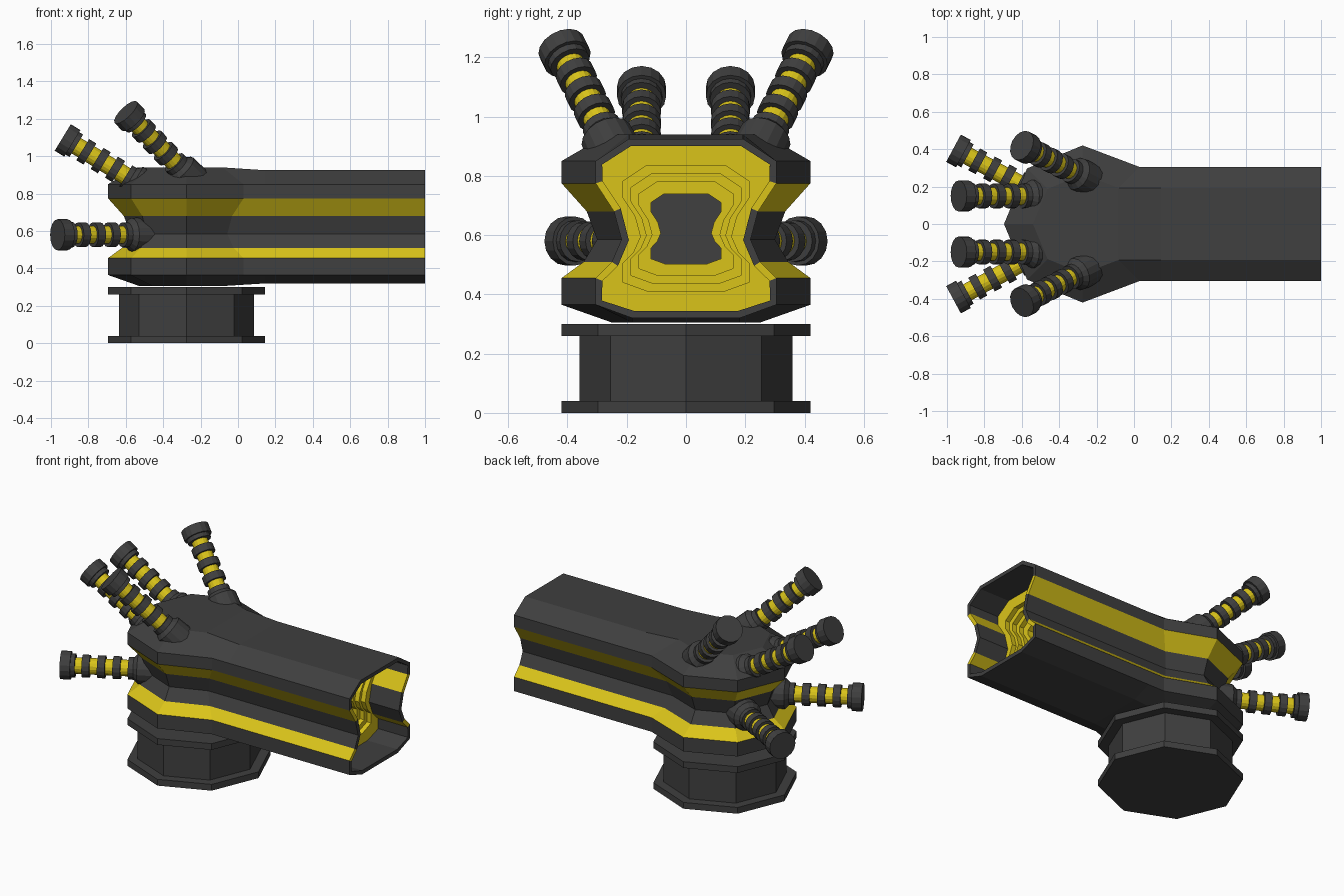
import bpy, bmesh, math
from mathutils import Vector

if "Cube" in bpy.data.objects:
    bpy.data.objects.remove(bpy.data.objects["Cube"])


def material(name, rgb):
    m = bpy.data.materials.new(name)
    m.diffuse_color = (*rgb, 1)
    m.use_nodes = True
    m.node_tree.nodes["Principled BSDF"].inputs["Base Color"].default_value = m.diffuse_color
    return m


DARK = material("dark_grey", (0.05, 0.05, 0.05))
YELLOW = material("yellow", (0.70, 0.55, 0.01))
CX = -0.275                      # axis of the octagonal head and base


def make(name, verts, faces, mats):
    me = bpy.data.meshes.new(name)
    me.from_pydata(verts, [], faces)
    me.materials.append(DARK)
    me.materials.append(YELLOW)
    for p, m in zip(me.polygons, mats):
        p.material_index = m
    bm = bmesh.new()
    bm.from_mesh(me)
    bmesh.ops.recalc_face_normals(bm, faces=bm.faces)
    bm.to_mesh(me)
    bm.free()
    ob = bpy.data.objects.new(name, me)
    bpy.context.collection.objects.link(ob)
    return ob


def lathe(name, profile, n, origin, axis, yellow=()):
    """Closed turned solid; profile holds (distance along axis, radius)."""
    q = Vector(axis).to_track_quat('Z', 'Y')
    verts, faces, mats = [], [], []
    for h, r in profile:
        for i in range(n):
            a = 2 * math.pi * i / n
            verts.append(Vector(origin) + q @ Vector((r * math.cos(a), r * math.sin(a), h)))
    for k in range(len(profile) - 1):
        for i in range(n):
            j = (i + 1) % n
            faces.append((k * n + i, k * n + j, k * n + n + j, k * n + n + i))
            mats.append(int(k in yellow))
    last = (len(profile) - 1) * n
    faces += [tuple(range(n)), tuple(range(last, last + n))]
    return make(name, verts, faces, mats + [0, 0])


# Octagonal pedestal with two flanges
lathe("pedestal", [(0, .42), (.04, .42), (.04, .36), (.26, .36), (.26, .42), (.30, .42)],
      8, (CX, 0, 0), (0, 0, 1))

# Head and barrel shell: one outline per height, (z, head radius)
levels = [(.305, .25), (.365, .42), (.455, .42), (.51, .345), (.585, .30),
          (.68, .335), (.775, .42), (.85, .42), (.94, .265)]
STRIPES = (2, 5)


def outline(z, r, end_z):
    w = r * .726
    half = [(1, w, end_z), (.145, w, end_z), (CX + w, w, z), (CX, r, z), (CX - r * .707, r * .707, z)]
    return half + [(CX - r, 0, z)] + [(x, -y, s) for x, y, s in reversed(half)]


verts, faces, mats = [], [], []
for k, (z, r) in enumerate(levels):
    verts += outline(z, r, {0: .32, 8: .925}.get(k, z))
N = 11
for k in range(len(levels) - 1):
    for i in range(N - 1):
        faces.append((k * N + i, k * N + i + 1, k * N + N + i + 1, k * N + N + i))
        mats.append(int(k in STRIPES))
for b in (0, 8 * N):             # floor and roof
    faces += [(b, b + 1, b + 9, b + 10), (b + 1, b + 2, b + 8, b + 9),
              tuple(range(b + 2, b + 9))]
    mats += [0] * 3
shell = make("head_and_barrel", verts, faces, mats)
# Make sure the open shell's normals point outward before thickening inward
top = max(shell.data.polygons, key=lambda p: p.center.z)
if top.normal.z < 0:
    shell.data.flip_normals()
mod = shell.modifiers.new("wall", 'SOLIDIFY')
mod.thickness = .025
mod.offset = -1

# Stepped yellow insert inside the barrel, with a dark core
ends = [.32] + [z for z, r in levels[1:-1]] + [.925]
right = [(r * .726, z) for (_, r), z in zip(levels, ends)]
section = right + [(-y, z) for y, z in reversed(right)]
steps = [(.95, .79), (.70, .79), (.70, .76), (.61, .76), (.61, .73),
         (.52, .73), (.52, .70), (.39, .70), (.39, .66)]
n = len(section)
verts = [(x, y * s, .62 + (z - .62) * s) for s, x in steps for y, z in section]
faces, mats = [], []
for k in range(len(steps) - 1):
    for i in range(n):
        j = (i + 1) % n
        faces.append((k * n + i, k * n + j, k * n + n + j, k * n + n + i))
        mats.append(1)
b = (len(steps) - 1) * n
for i in range(n // 2 - 1):      # core, as strips between left and right
    faces.append((b + i, b + i + 1, b + n - 2 - i, b + n - 1 - i))
    mats.append(0)
make("barrel_insert", verts, faces, mats)

# Ribbed rods: flared foot, three dark rings on a yellow stem, wide cap
R, S = .066, .048
rod, yellow = [(-.06, .095), (.05, .09), (.075, R), (.105, R), (.105, S)], []
for h in (.15, .24, .33):
    yellow.append(len(rod) - 1)
    rod += [(h, S), (h, R), (h + .045, R), (h + .045, S)]
yellow.append(len(rod) - 1)
rod += [(.415, S), (.415, .07), (.44, .07), (.44, .083), (.50, .083)]

tips = {"upper_side_rod": ((-.60, .42, 1.235), (-.655, .338, .676)),
        "upper_rear_rod": ((-.937, .15, 1.10), (-.854, 0, .52)),
        "lower_rear_rod": ((-.965, .405, .58), (-.88, .475, 0))}
for name, (tip, d) in tips.items():
    for side, s in (("left", 1), ("right", -1)):
        axis = Vector((d[0], d[1] * s, d[2])).normalized()
        foot = Vector((tip[0], tip[1] * s, tip[2])) - axis * .50
        lathe(f"{name}_{side}", rod, 16, foot, axis, yellow)
